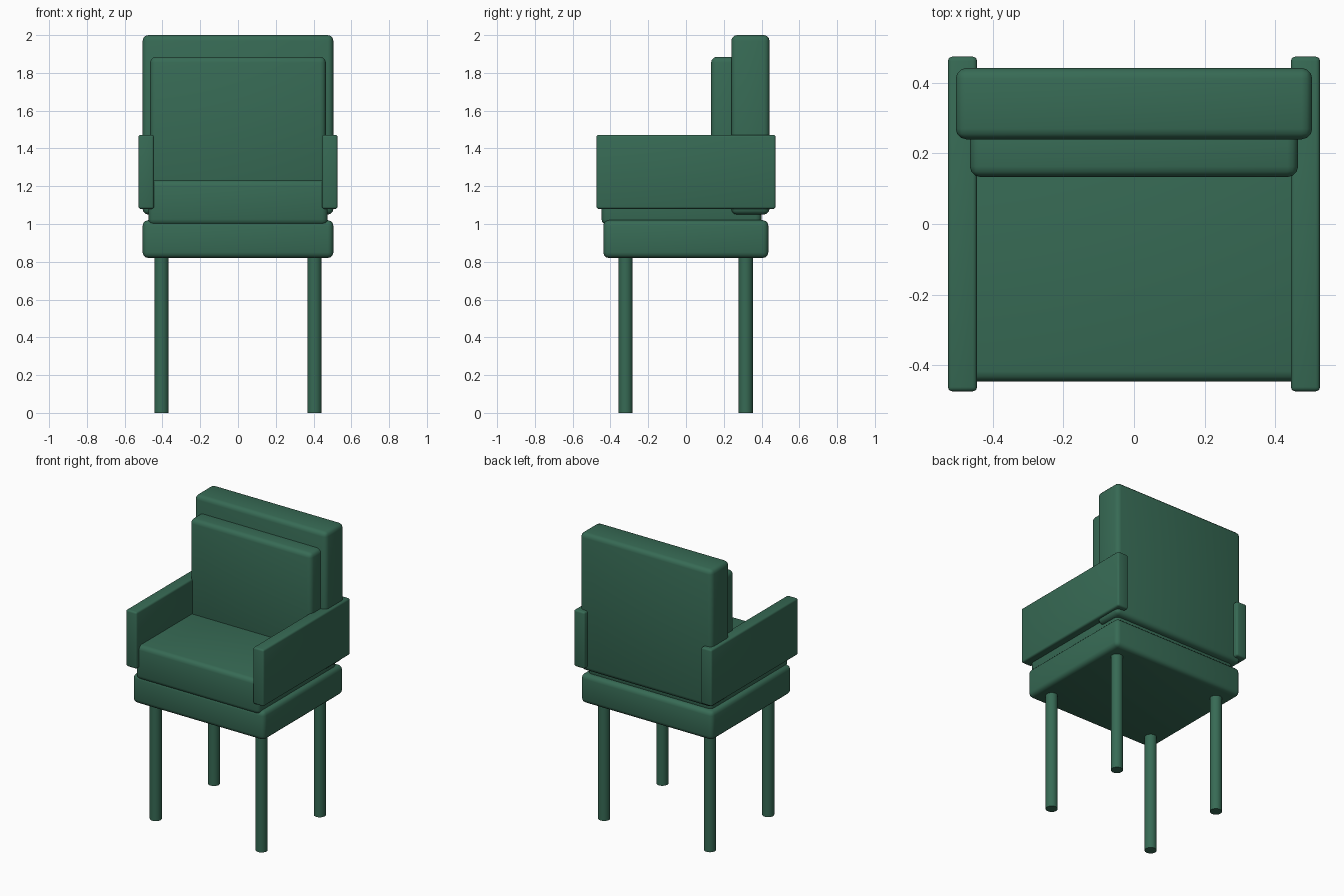
import bpy

if "Cube" in bpy.data.objects:
    bpy.data.objects.remove(bpy.data.objects["Cube"])

green = bpy.data.materials.new("dark_green")
green.diffuse_color = (0.038, 0.145, 0.09, 1)
green.use_nodes = True
green.node_tree.nodes["Principled BSDF"].inputs["Base Color"].default_value = green.diffuse_color


def finish(ob, name):
    ob.name = name
    ob.data.materials.append(green)
    bpy.ops.object.shade_smooth_by_angle()


def block(name, x, y, z, bevel):
    """Rounded box given by its (min, max) range on each axis."""
    ranges = (x, y, z)
    bpy.ops.mesh.primitive_cube_add(size=1, location=[(a + b) / 2 for a, b in ranges])
    ob = bpy.context.object
    ob.scale = [b - a for a, b in ranges]
    bpy.ops.object.transform_apply(location=False, rotation=False, scale=True)
    mod = ob.modifiers.new("rounded_edges", 'BEVEL')
    mod.width = bevel
    mod.segments = 3
    bpy.ops.object.modifier_apply(modifier=mod.name)
    finish(ob, name)


# Seat and its cushion
block("seat_base", (-0.505, 0.505), (-0.438, 0.436), (0.82, 1.02), 0.03)
block("seat_cushion", (-0.475, 0.475), (-0.447, 0.40), (0.995, 1.232), 0.03)

# Backrest and its cushion
block("backrest", (-0.505, 0.505), (0.24, 0.442), (1.05, 2.0), 0.03)
block("back_cushion", (-0.465, 0.465), (0.133, 0.30), (1.15, 1.885), 0.03)

# Armrests and legs on both sides
for side, s in (("left", -1), ("right", 1)):
    block(side + "_armrest", sorted((s * 0.445, s * 0.527)), (-0.474, 0.474),
          (1.08, 1.472), 0.012)
    for end, y in (("front", -0.32), ("back", 0.316)):
        bpy.ops.mesh.primitive_cylinder_add(vertices=32, radius=0.038, depth=0.83,
                                            location=(s * 0.405, y, 0.415))
        finish(bpy.context.object, f"{end}_{side}_leg")
